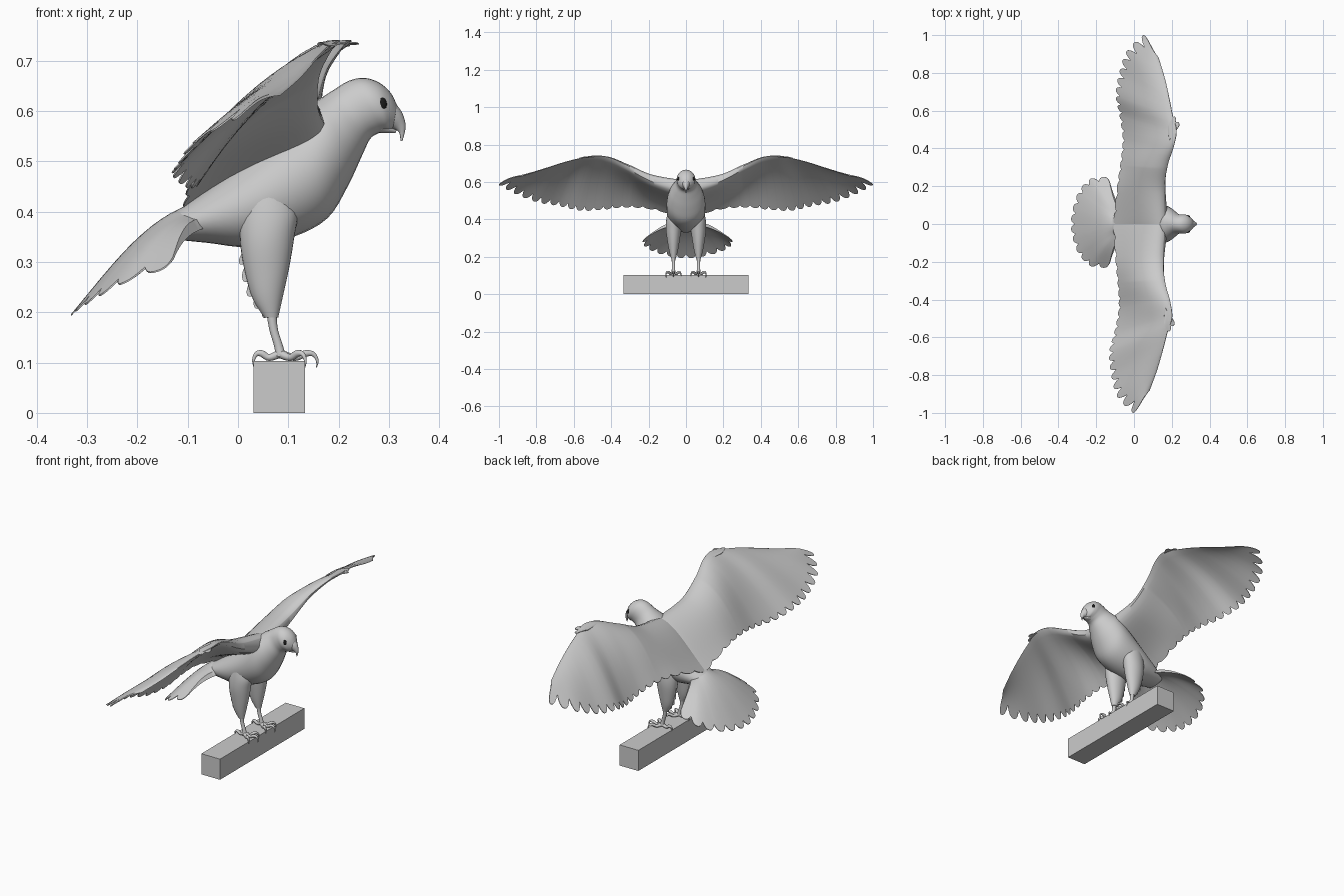
import bpy, math
from mathutils import Vector

if "Cube" in bpy.data.objects:
    bpy.data.objects.remove(bpy.data.objects["Cube"])


def interp(pts, u):
    """Smooth (Catmull-Rom) sample of a list of equal-length tuples, u in 0..1."""
    n = len(pts) - 1
    i = min(int(u * n), n - 1)
    t = u * n - i
    a, b = pts[max(i - 1, 0)], pts[i]
    c, d = pts[i + 1], pts[min(i + 2, n)]
    return [0.5 * (2 * q + (r - p) * t + (2 * p - 5 * q + 4 * r - s) * t * t
                   + (3 * q - p - 3 * r + s) * t ** 3) for p, q, r, s in zip(a, b, c, d)]


def make(name, verts, faces, angle=50):
    me = bpy.data.meshes.new(name)
    me.from_pydata(verts, [], faces)
    me.validate()
    bpy.context.collection.objects.link(ob := bpy.data.objects.new(name, me))
    bpy.ops.object.select_all(action='DESELECT')
    ob.select_set(True)
    bpy.context.view_layer.objects.active = ob
    bpy.ops.object.mode_set(mode='EDIT')
    bpy.ops.mesh.select_all(action='SELECT')
    bpy.ops.mesh.normals_make_consistent(inside=False)
    bpy.ops.object.mode_set(mode='OBJECT')
    bpy.ops.object.shade_smooth_by_angle(angle=math.radians(angle))
    return ob


def loft(name, secs, y=0, steps=4, sides=28):
    """Oval rings from (x_top, z_top, x_bottom, z_bottom, half_width)."""
    rings = (len(secs) - 1) * steps + 1
    verts, faces = [], []
    for r in range(rings):
        xt, zt, xb, zb, w = interp(secs, r / (rings - 1))
        for k in range(sides):
            a = 2 * math.pi * k / sides
            m = 0.5 + 0.5 * math.sin(a)
            verts.append((xb + (xt - xb) * m, y + w * math.cos(a), zb + (zt - zb) * m))
    for r in range(rings - 1):
        for k in range(sides):
            j = (k + 1) % sides
            faces.append((r * sides + k, r * sides + j, (r + 1) * sides + j, (r + 1) * sides + k))
    faces.append(tuple(range(sides)))
    faces.append(tuple(range((rings - 1) * sides, rings * sides)))
    return make(name, verts, faces)


def fan(name, base, tips, feathers, depth, camber, thick, normal, under=lambda s: 0,
        cols=10, rows=12):
    """Thin cambered sheet from base line to tip line, edge cut into feather tips.
    depth, camber, thick and under (extra underside) depend on the position s."""
    n = Vector(normal).normalized()
    nc = feathers * cols
    up, low = [], []
    for c in range(nc + 1):
        s = c / nc
        L, T = Vector(interp(base, s)), Vector(interp(tips, s))
        f = (c % cols) / cols
        k = 1 - depth(s) * abs(2 * f - 1) ** 2.5 / (T - L).length
        for r in range(rows + 1):
            t = (r / rows) ** 1.3 * k
            mid = L.lerp(T, t) + n * camber(s) * math.sin(math.pi * t ** 0.8)
            form = 2.4 * math.sqrt(t) * (1 - t) ** 2
            up.append(mid + n * (thick(s) * form + 0.0015))
            low.append(mid - n * ((thick(s) + under(s)) * form + 0.0015))
    N, R = len(up), rows + 1
    ids = [[c * R + r for r in range(R)] for c in range(nc + 1)]
    faces = []
    for c in range(nc):
        for r in range(rows):
            q = (ids[c][r], ids[c + 1][r], ids[c + 1][r + 1], ids[c][r + 1])
            faces += [q, tuple(i + N for i in reversed(q))]
    rim = ([ids[c][0] for c in range(nc)] + ids[nc][:-1]
           + [ids[c][rows] for c in range(nc, 0, -1)] + ids[0][:0:-1])
    for a, b in zip(rim, rim[1:] + rim[:1]):
        faces.append((a, b, b + N, a + N))
    return make(name, up + low, faces)


def tube(name, pts, steps=5):
    """Round tapering tube through (x, y, z, radius) points."""
    cu = bpy.data.curves.new(name, 'CURVE')
    cu.dimensions = '3D'
    cu.bevel_depth, cu.bevel_resolution, cu.use_fill_caps = 1.0, 3, True
    sp = cu.splines.new('POLY')
    n = (len(pts) - 1) * steps
    sp.points.add(n)
    for i, p in enumerate(sp.points):
        x, y, z, r = interp(pts, i / n)
        p.co, p.radius = (x, y, z, 1), max(r, 0.0005)
    sp.use_smooth = True
    bpy.context.collection.objects.link(bpy.data.objects.new(name, cu))


# perch
bpy.ops.mesh.primitive_cube_add(size=1, location=(0.082, 0, 0.0515))
perch = bpy.context.object
perch.name = "perch"
perch.scale = (0.103, 0.666, 0.103)

# body and head
loft("body", [(-0.14, 0.39, -0.13, 0.345, 0.05), (-0.08, 0.43, -0.06, 0.338, 0.075),
              (0.0, 0.49, 0.02, 0.33, 0.095), (0.07, 0.55, 0.11, 0.35, 0.103),
              (0.12, 0.595, 0.178, 0.387, 0.103), (0.15, 0.617, 0.218, 0.45, 0.09),
              (0.168, 0.628, 0.246, 0.51, 0.07), (0.19, 0.642, 0.263, 0.545, 0.054),
              (0.22, 0.66, 0.28, 0.556, 0.05), (0.25, 0.666, 0.29, 0.56, 0.05),
              (0.28, 0.657, 0.297, 0.561, 0.045), (0.303, 0.637, 0.303, 0.563, 0.033),
              (0.316, 0.612, 0.308, 0.566, 0.022)])
# hooked upper beak and small lower beak
loft("upper_beak", [(0.300, 0.63, 0.293, 0.566, 0.028), (0.322, 0.604, 0.304, 0.565, 0.018),
                    (0.331, 0.584, 0.313, 0.563, 0.011), (0.333, 0.565, 0.321, 0.556, 0.006),
                    (0.327, 0.541, 0.323, 0.540, 0.001)], sides=16)
loft("lower_beak", [(0.285, 0.58, 0.28, 0.556, 0.022), (0.302, 0.57, 0.298, 0.556, 0.014),
                    (0.315, 0.562, 0.313, 0.556, 0.003)], sides=12)

black = bpy.data.materials.new("eye_black")
black.diffuse_color = (0.01, 0.01, 0.01, 1)
black.use_nodes = True
black.node_tree.nodes["Principled BSDF"].inputs["Base Color"].default_value = black.diffuse_color

# wings: leading edge and feather tip line
lead = [(0.165, 0.0, 0.60), (0.16, 0.18, 0.63), (0.178, 0.31, 0.688), (0.21, 0.41, 0.732),
        (0.225, 0.495, 0.74), (0.205, 0.575, 0.725), (0.188, 0.66, 0.703), (0.163, 0.77, 0.667),
        (0.13, 0.88, 0.632)]
trail = [(-0.11, 0.0, 0.405), (-0.09, 0.19, 0.455), (-0.07, 0.33, 0.464), (-0.06, 0.45, 0.452),
         (-0.075, 0.57, 0.448), (-0.096, 0.68, 0.472), (-0.078, 0.80, 0.493),
         (-0.035, 0.92, 0.54), (0.062, 1.01, 0.59)]

for side, tag in ((1, "left"), (-1, "right")):
    def place(pts):
        # the right wing is swept slightly further back
        return [(x - (0.055 * abs(y) ** 1.2 if side < 0 else 0), side * y, z) for x, y, z in pts]

    fan(tag + "_wing", place(lead), place(trail), 19,
        lambda s: 0.012 + 0.06 * s * s,
        lambda s: 0.045 * min(1, 0.3 + 3 * s) * (1 - 0.75 * s),
        lambda s: 0.032 * (1 - s) ** 1.5 + 0.002, (-0.62, 0, 0.78),
        under=lambda s: 0.085 * (1 - s) ** 5)
    # thumb feathers at the wrist
    fan(tag + "_wrist_feather", place([(0.185, 0.43, 0.728), (0.185, 0.51, 0.728)]),
        place([(0.244, 0.525, 0.735), (0.212, 0.575, 0.728)]), 2,
        lambda s: 0.012, lambda s: 0.006, lambda s: 0.006, (-0.62, 0, 0.78))

    # eye
    bpy.ops.mesh.primitive_uv_sphere_add(segments=20, ring_count=12, radius=1,
                                         location=(0.285, side * 0.038, 0.613))
    eye = bpy.context.object
    eye.name = tag + "_eye"
    eye.scale = (0.011, 0.009, 0.015)
    eye.data.materials.append(black)
    bpy.ops.object.shade_smooth()

    # feathered thigh with ragged back edge
    y = side * 0.067
    loft(tag + "_thigh", [(0.10, 0.45, 0.02, 0.44, 0.03), (0.118, 0.40, 0.005, 0.385, 0.039),
                          (0.112, 0.35, 0.005, 0.33, 0.04), (0.102, 0.29, 0.016, 0.27, 0.032),
                          (0.09, 0.235, 0.03, 0.225, 0.023), (0.08, 0.19, 0.052, 0.19, 0.012)], y)
    fan(tag + "_thigh_feathers", [(0.05, y, 0.37), (0.065, y, 0.29), (0.076, y, 0.22)],
        [(0.0, y, 0.31), (0.018, y, 0.235), (0.055, y, 0.183)], 5,
        lambda s: 0.018, lambda s: 0, lambda s: 0.016, (0, 1, 0))

    # shank, toes and claws
    tube(tag + "_shank", [(0.065, y, 0.22, 0.012), (0.07, y, 0.17, 0.009),
                          (0.08, y, 0.135, 0.009), (0.085, y, 0.113, 0.011)])
    for i, (ang, ln) in enumerate(((-38, 0.052), (0, 0.06), (38, 0.052), (180, 0.042))):
        ca, sa = math.cos(math.radians(ang)), math.sin(math.radians(ang))
        prof = [(0, 0.118, 0.009), (0.5, 0.110, 0.007), (0.85, 0.118, 0.007),
                (1.1, 0.117, 0.005), (1.24, 0.105, 0.003), (1.22, 0.090, 0.0008)]
        tube(f"{tag}_toe_{i}", [(0.083 + ca * ln * d, y + sa * ln * d, z, r) for d, z, r in prof])

# spread tail
half_tips = [(-0.135, 0.25, 0.29), (-0.228, 0.24, 0.258), (-0.288, 0.178, 0.225),
             (-0.322, 0.09, 0.203)]
half_root = [(-0.06, 0.05, 0.375), (-0.07, 0.045, 0.385), (-0.078, 0.035, 0.395),
             (-0.08, 0.02, 0.405)]
flip = lambda pts: [(x, -y * 0.93, z) for x, y, z in reversed(pts)]
fan("tail", half_root + [(-0.08, 0, 0.41)] + flip(half_root),
    half_tips + [(-0.333, 0, 0.193)] + flip(half_tips), 12,
    lambda s: 0.03, lambda s: 0.022, lambda s: 0.014, (-0.5, 0, 0.85))
